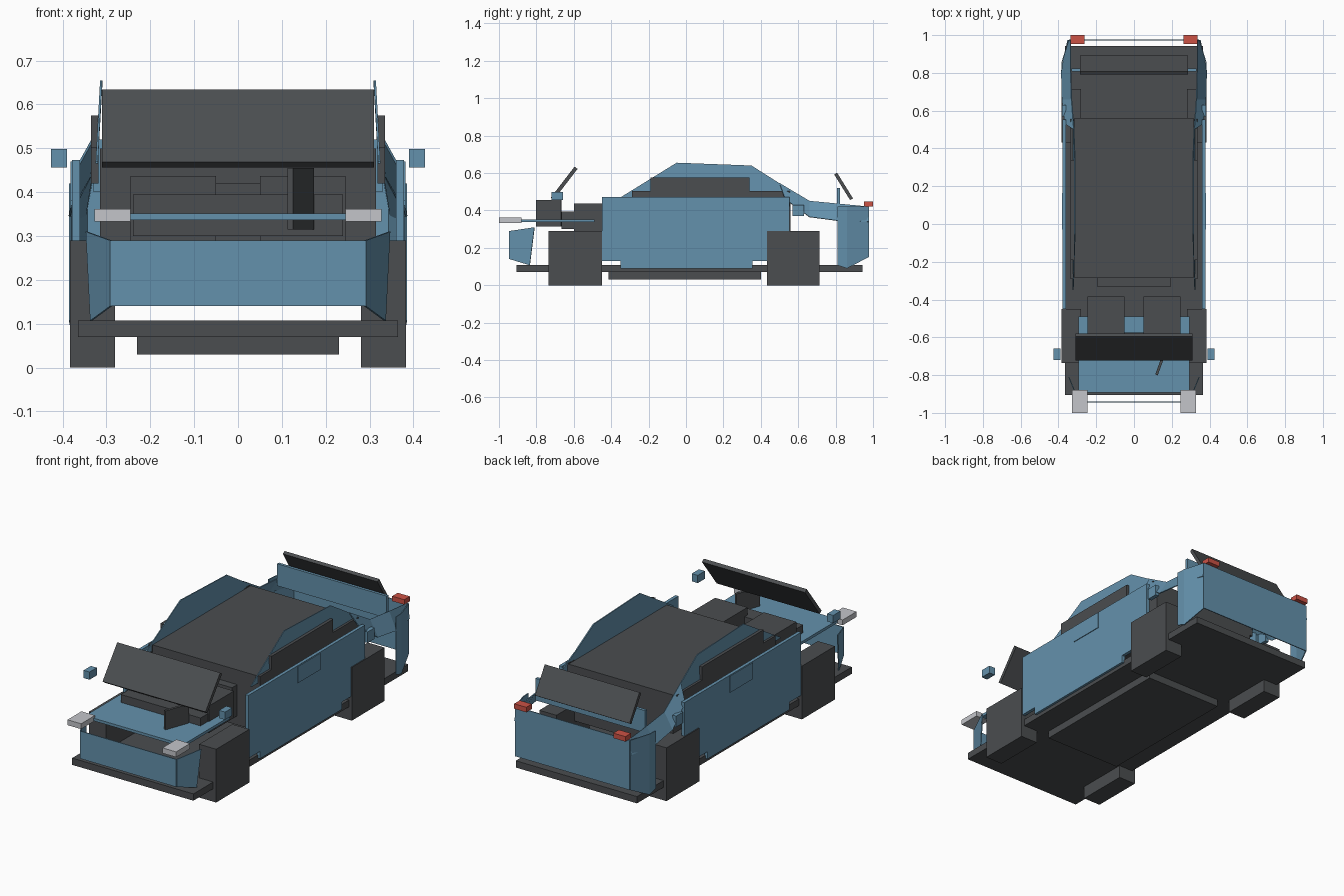
import bpy, bmesh, math
from mathutils import Vector

cube = bpy.data.objects.get("Cube")
if cube:
    bpy.data.objects.remove(cube, do_unlink=True)


def material(name, rgb):
    m = bpy.data.materials.new(name)
    m.use_nodes = True
    m.diffuse_color = (*rgb, 1)
    m.node_tree.nodes["Principled BSDF"].inputs["Base Color"].default_value = (*rgb, 1)
    return m


blue = material("steel_blue", (0.127, 0.283, 0.413))
dark = material("charcoal", (0.07, 0.075, 0.08))
pale = material("light_grey", (0.55, 0.56, 0.59))
red = material("lamp_red", (0.6, 0.085, 0.06))


def make(name, bm, mat, mirror=False, thick=0):
    bmesh.ops.recalc_face_normals(bm, faces=bm.faces)
    mesh = bpy.data.meshes.new(name)
    bm.to_mesh(mesh)
    bm.free()
    mesh.materials.append(mat)
    ob = bpy.data.objects.new(name, mesh)
    bpy.context.collection.objects.link(ob)
    if thick:
        s = ob.modifiers.new("thickness", "SOLIDIFY")
        s.thickness, s.offset = thick, 0
    if mirror:
        ob.modifiers.new("mirror", "MIRROR")
    return ob


def box(name, mat, x, y, z, mirror=False):
    """Box between low and high limits on each axis."""
    bm = bmesh.new()
    bmesh.ops.create_cube(bm, size=1)
    for v in bm.verts:
        v.co = Vector([(a + b) / 2 + c * (b - a) for (a, b), c in zip((x, y, z), v.co)])
    return make(name, bm, mat, mirror)


def side_plate(name, mat, x, outline):
    """Outline in y and z, extruded between two x limits and mirrored."""
    bm = bmesh.new()
    f = bm.faces.new([bm.verts.new((x[0], y, z)) for y, z in outline])
    r = bmesh.ops.extrude_face_region(bm, geom=[f])
    moved = [v for v in r["geom"] if isinstance(v, bmesh.types.BMVert)]
    bmesh.ops.translate(bm, verts=moved, vec=(x[1] - x[0], 0, 0))
    return make(name, bm, mat, True)


def strip(name, mat, upper, lower, mirror=True):
    """Thin sheet between two matching edges."""
    bm = bmesh.new()
    rows = [[bm.verts.new(p) for p in row] for row in (upper, lower)]
    for i in range(len(upper) - 1):
        bm.faces.new((rows[0][i], rows[0][i + 1], rows[1][i + 1], rows[1][i]))
    return make(name, bm, mat, mirror, 0.005)


def tilted(name, mat, half_width, low, high, thick):
    """Glass slab leaning from a low (y, z) edge to a high one."""
    a, b = Vector(low), Vector(high)
    d = b - a
    n = Vector((-d.y, d.x)).normalized() * thick / 2
    bm = bmesh.new()
    ends = [[bm.verts.new((s * half_width, p.x, p.y)) for p in (a + n, b + n, b - n, a - n)]
            for s in (-1, 1)]
    bm.faces.new(ends[0])
    bm.faces.new(ends[1])
    for i in range(4):
        j = (i + 1) % 4
        bm.faces.new((ends[0][i], ends[0][j], ends[1][j], ends[1][i]))
    return make(name, bm, mat)


# Chassis and wheels
box("floor", dark, (-.365, .365), (-.905, .943), (.07, .107))
box("underbody", dark, (-.23, .23), (-.415, .4), (.03, .07))
box("front_wheel", dark, (.28, .383), (-.735, -.45), (0, .29), True)
box("rear_wheel", dark, (.28, .383), (.432, .715), (0, .29), True)

# Cabin, seats and dashboard
box("cabin", dark, (-.315, .315), (-.285, .56), (.2, .5))
box("cabin_front", dark, (-.195, .195), (-.33, -.285), (.25, .42))
box("seat", dark, (.05, .245), (-.6, -.385), (.29, .437), True)
box("dashboard", dark, (-.24, .24), (-.665, -.575), (.3, .395))
side_plate("side_window", dark, (.318, .335),
           [(-.29, .42), (.557, .42), (.557, .503), (.34, .503), (.34, .575),
            (-.19, .575), (-.19, .503), (-.29, .503)])
wheel = box("steering_plate", dark, (-.007, .007), (-.07, .07), (-.07, .07))
wheel.location = (.143, -.733, .385)
wheel.rotation_euler.z = -math.radians(20)

# Leaning glass
tilted("windscreen", dark, .31, (-.715, .463), (-.588, .628), .02)
tilted("rear_glass", dark, .285, (.885, .46), (.8, .597), .018)

# Body sides
side_plate("door", blue, (.36, .378),
           [(-.45, .13), (-.35, .13), (-.35, .09), (.355, .09), (.355, .13),
            (.553, .13), (.553, .473), (-.45, .473)])
box("door_panel", blue, (.378, .382), (-.03, .165), (.38, .47), True)
strip("roof_pillar", blue,
      [(.322, -.35, .47), (.312, -.05, .655), (.312, .35, .64), (.318, .5, .545),
       (.33, .66, .45)],
      [(.322, -.35, .465), (.322, -.05, .465), (.322, .35, .465), (.322, .5, .465),
       (.335, .66, .44)])
strip("rear_quarter", blue,
      [(.318, .5, .545), (.33, .66, .45), (.335, .82, .435), (.335, .975, .42)],
      [(.365, .53, .46), (.38, .66, .365), (.384, .81, .345), (.35, .975, .34)])
strip("rear_corner", blue,
      [(.383, .81, .42), (.38, .86, .42), (.345, .975, .42)],
      [(.383, .81, .107), (.38, .86, .09), (.345, .975, .15)])
box("quarter_block", blue, (.36, .382), (.57, .63), (.37, .43), True)

# Front and rear panels
strip("front_bumper", blue, [(-.29, -.943, .29), (.29, -.943, .29)],
      [(-.29, -.943, .14), (.29, -.943, .14)], False)
strip("bumper_corner", blue,
      [(.29, -.943, .29), (.345, -.81, .31)],
      [(.29, -.943, .14), (.335, -.835, .107)])
strip("rear_panel", blue, [(-.345, .975, .42), (.345, .975, .42)],
      [(-.345, .975, .15), (.345, .975, .15)], False)
box("rear_bulkhead", blue, (-.33, .33), (.808, .824), (.4, .52))
box("hood", blue, (-.295, .295), (-.893, -.49), (.337, .352))

# Lamps and mirrors
box("headlight", pale, (.245, .327), (-1, -.88), (.333, .362), True)
box("tail_light", red, (.262, .335), (.952, 1), (.42, .447), True)
box("mirror", blue, (.39, .426), (-.72, -.658), (.456, .498), True)
